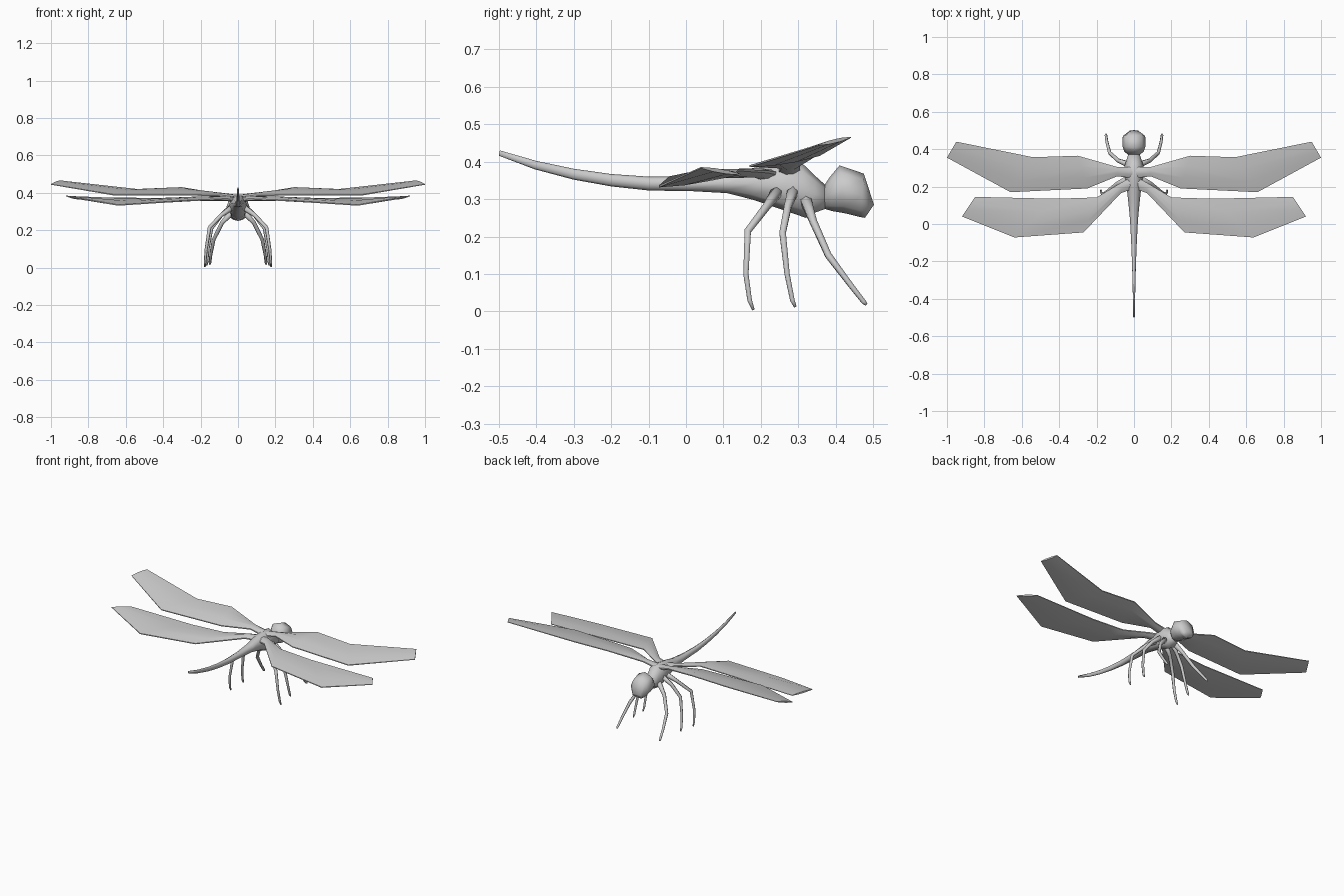
import bpy, bmesh, math
from mathutils import Vector

grey = bpy.data.materials.new("plain grey")
grey.diffuse_color = (0.6, 0.6, 0.6, 1)


def loft(name, rings, angle=180):
    """Skin a list of equal-length point rings and cap both ends."""
    bm = bmesh.new()
    loops = [[bm.verts.new(p) for p in ring] for ring in rings]
    n = len(loops[0])
    for a, b in zip(loops, loops[1:]):
        for i in range(n):
            j = (i + 1) % n
            bm.faces.new((a[i], a[j], b[j], b[i]))
    bm.faces.new(loops[0])
    bm.faces.new(loops[-1])
    bmesh.ops.recalc_face_normals(bm, faces=bm.faces)
    mesh = bpy.data.meshes.new(name)
    bm.to_mesh(mesh)
    bm.free()
    mesh.materials.append(grey)
    obj = bpy.data.objects.new(name, mesh)
    bpy.context.collection.objects.link(obj)
    bpy.ops.object.select_all(action='DESELECT')
    obj.select_set(True)
    bpy.context.view_layer.objects.active = obj
    bpy.ops.object.shade_smooth_by_angle(angle=math.radians(angle))
    return obj


def body_ring(y_top, top, y_bottom, bottom, half_width, n=8):
    """Oval ring whose top and bottom points may sit at different y."""
    ring = []
    for i in range(n):
        a = 2 * math.pi * i / n
        t = (1 + math.sin(a)) / 2
        ring.append((half_width * math.cos(a),
                     y_bottom + (y_top - y_bottom) * t,
                     bottom + (top - bottom) * t))
    return ring


# Tail and thorax: y top, z top, y bottom, z bottom, half width
loft("tail_and_thorax", [body_ring(*s) for s in (
    (-0.497, 0.430, -0.500, 0.416, 0.004),
    (-0.40, 0.402, -0.405, 0.380, 0.006),
    (-0.30, 0.381, -0.30, 0.352, 0.008),
    (-0.20, 0.367, -0.20, 0.334, 0.011),
    (-0.10, 0.360, -0.10, 0.323, 0.015),
    (0.02, 0.360, 0.02, 0.321, 0.021),
    (0.12, 0.368, 0.11, 0.316, 0.030),
    (0.19, 0.386, 0.18, 0.298, 0.038),
    (0.25, 0.394, 0.25, 0.274, 0.048),
    (0.31, 0.396, 0.32, 0.250, 0.050),
    (0.345, 0.362, 0.345, 0.264, 0.040),
    (0.375, 0.335, 0.375, 0.275, 0.030),
)])

# Head
loft("head", [body_ring(*s) for s in (
    (0.368, 0.335, 0.370, 0.274, 0.030),
    (0.385, 0.360, 0.390, 0.268, 0.052),
    (0.410, 0.390, 0.425, 0.262, 0.062),
    (0.475, 0.368, 0.465, 0.252, 0.060),
    (0.502, 0.285, 0.478, 0.250, 0.034),
)])


def wing(name, stations, side):
    """Thin lens section spanned between leading and trailing edge points."""
    rings = []
    for lead, trail, thick in stations:
        lead, trail = Vector(lead), Vector(trail)
        up = Vector((0, 0, thick / 2))
        ring = [lead + up * 0.3, lead.lerp(trail, 0.33) + up,
                lead.lerp(trail, 0.67) + up, trail + up * 0.3,
                trail - up * 0.3, lead.lerp(trail, 0.67) - up,
                lead.lerp(trail, 0.33) - up, lead - up * 0.3]
        rings.append([(p.x * side, p.y, p.z) for p in ring])
    loft(name, rings, 50)


fore = (((0.0, 0.305, 0.375), (0.0, 0.245, 0.372), 0.030),
        ((0.09, 0.305, 0.392), (0.09, 0.255, 0.385), 0.022),
        ((0.30, 0.365, 0.428), (0.25, 0.190, 0.388), 0.018),
        ((0.54, 0.357, 0.418), (0.66, 0.170, 0.388), 0.018),
        ((0.95, 0.440, 0.465), (1.00, 0.355, 0.445), 0.010))
hind = (((0.0, 0.260, 0.365), (0.0, 0.190, 0.362), 0.030),
        ((0.07, 0.220, 0.373), (0.07, 0.165, 0.366), 0.022),
        ((0.20, 0.142, 0.378), (0.27, -0.045, 0.358), 0.018),
        ((0.42, 0.135, 0.370), (0.64, -0.072, 0.334), 0.018),
        ((0.85, 0.145, 0.366), (0.92, 0.040, 0.384), 0.010))


def leg(name, path, side):
    """Six-sided tube that narrows toward the foot."""
    pts = [Vector((x * side, y, z)) for x, y, z in path]
    rings = []
    for i, p in enumerate(pts):
        d = (pts[min(i + 1, len(pts) - 1)] - pts[max(i - 1, 0)]).normalized()
        u = d.cross(Vector((0, 1, 0))).normalized()
        v = d.cross(u)
        r = (0.018, 0.011, 0.010, 0.008, 0.007, 0.004)[i]
        rings.append([p + (u * math.cos(a) + v * math.sin(a)) * r
                      for a in (math.tau * k / 6 for k in range(6))])
    loft(name, rings)


legs = {
    "front_leg": ((0.02, 0.315, 0.31), (0.085, 0.34, 0.24), (0.13, 0.38, 0.15),
                  (0.145, 0.44, 0.07), (0.15, 0.475, 0.025), (0.15, 0.482, 0.018)),
    "middle_leg": ((0.02, 0.29, 0.335), (0.09, 0.272, 0.28), (0.142, 0.258, 0.21),
                   (0.16, 0.270, 0.10), (0.166, 0.284, 0.03), (0.167, 0.292, 0.012)),
    "rear_leg": ((0.02, 0.25, 0.33), (0.09, 0.215, 0.28), (0.152, 0.165, 0.215),
                 (0.170, 0.160, 0.10), (0.176, 0.170, 0.03), (0.177, 0.180, 0.004)),
}

# Mirrored wings and legs
for side, label in ((1, "right"), (-1, "left")):
    wing("fore_wing_" + label, fore, side)
    wing("hind_wing_" + label, hind, side)
    for name, path in legs.items():
        leg(name + "_" + label, path, side)
